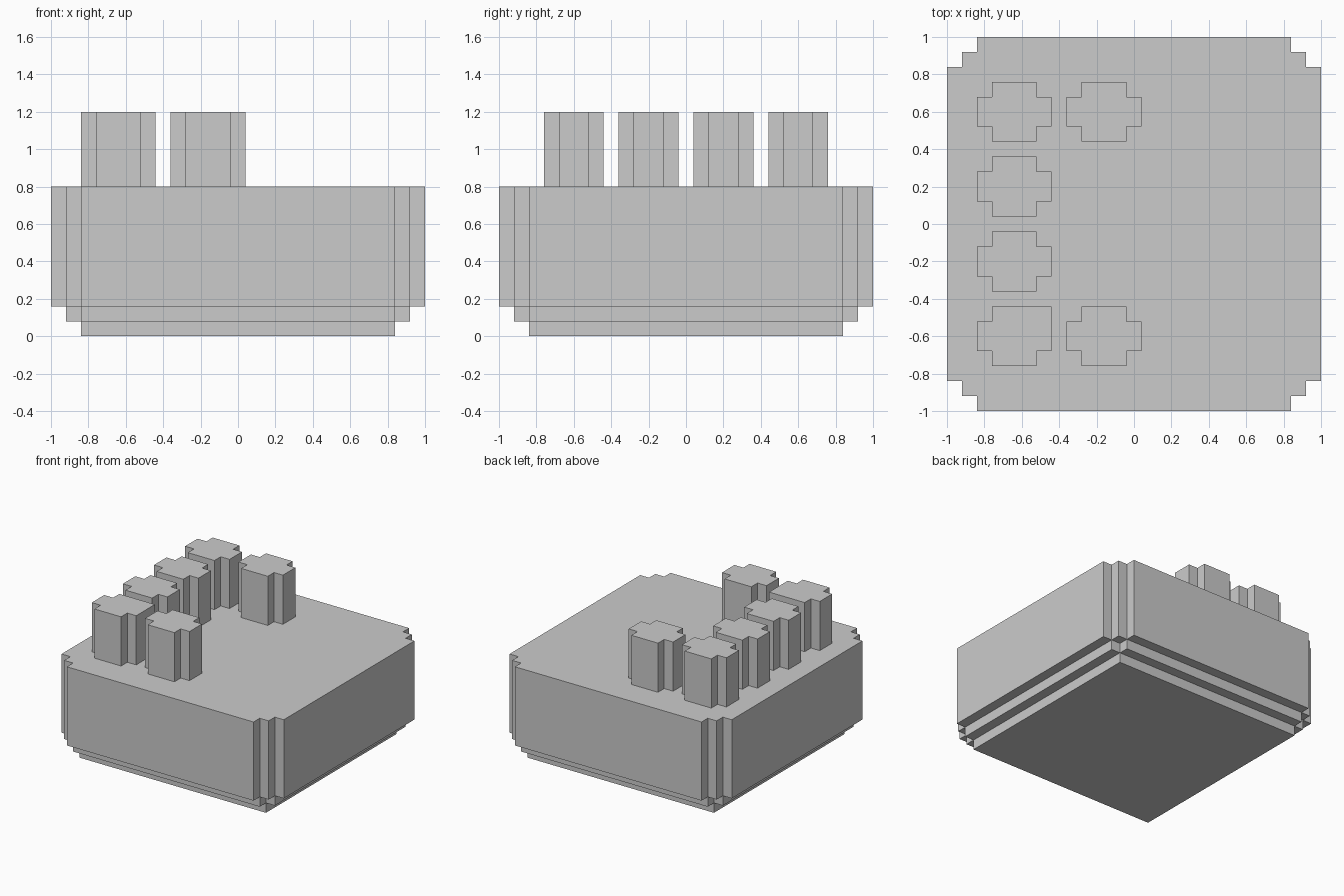
import bpy, bmesh, math
from mathutils import Vector

if "Cube" in bpy.data.objects:
    bpy.data.objects.remove(bpy.data.objects["Cube"])


def finish(name, bm):
    bmesh.ops.remove_doubles(bm, verts=bm.verts, dist=1e-4)
    bmesh.ops.dissolve_limit(bm, angle_limit=math.radians(1),
                             verts=bm.verts, edges=bm.edges)
    mesh = bpy.data.meshes.new(name)
    bm.to_mesh(mesh)
    bm.free()
    obj = bpy.data.objects.new(name, mesh)
    bpy.context.collection.objects.link(obj)
    return obj


def block_shell(name, axes, filled):
    """Outer skin of the filled cells in an uneven grid."""
    bm = bmesh.new()
    sizes = [len(a) - 1 for a in axes]

    def solid(c):
        return all(0 <= c[n] < sizes[n] for n in range(3)) and filled(*c)

    for i in range(sizes[0]):
        for j in range(sizes[1]):
            for k in range(sizes[2]):
                cell = (i, j, k)
                if not solid(cell):
                    continue
                for n in range(3):
                    for step in (0, 1):
                        near = list(cell)
                        near[n] += 2 * step - 1
                        if solid(near):
                            continue
                        u, v = (n + 1) % 3, (n + 2) % 3
                        quad = []
                        for du, dv in ((0, 0), (1, 0), (1, 1), (0, 1)):
                            p = Vector()
                            p[n] = axes[n][cell[n] + step]
                            p[u] = axes[u][cell[u] + du]
                            p[v] = axes[v][cell[v] + dv]
                            quad.append(bm.verts.new(p))
                        bm.faces.new(quad if step else quad[::-1])
    return finish(name, bm)


# Brick body: stepped vertical corners and stepped lower edges
side = [-1, -0.92, -0.84, 0.84, 0.92, 1]
block_shell("body", (side, side, [0, 0.08, 0.16, 0.8]),
            lambda i, j, k: min(i, 4 - i) + min(j, 4 - j) + k >= 4)


# Pegs: plus-shaped posts, optionally with one corner filled in
def peg(name, x, y, full_corner=False):
    xs = [x + d for d in (-0.2, -0.12, 0.12, 0.2)]
    ys = [y + d for d in (-0.16, -0.08, 0.08, 0.16)]
    block_shell(name, (xs, ys, [0.8, 1.2]),
                lambda i, j, k: i == 1 or j == 1 or (full_corner and i == j == 2))


for n, y in enumerate((0.6, 0.2, -0.2, -0.6)):
    peg(f"left_peg_{n + 1}", -0.64, y, full_corner=(n == 3))
for label, y in (("back", 0.6), ("front", -0.6)):
    peg(f"inner_peg_{label}", -0.16, y)
